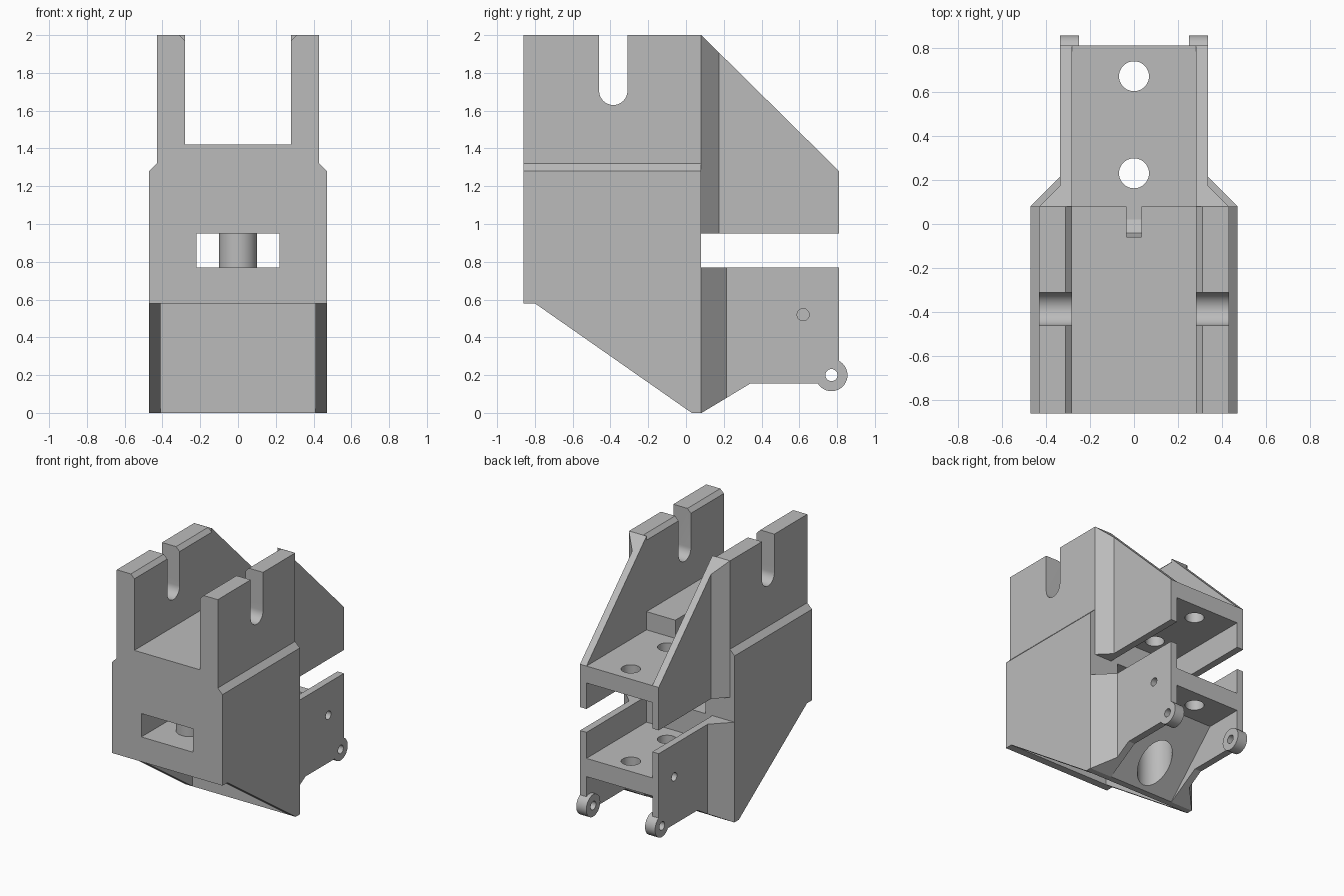
import bpy, bmesh, math
from mathutils import Vector

if "Cube" in bpy.data.objects:
    bpy.data.objects.remove(bpy.data.objects["Cube"], do_unlink=True)

grey = bpy.data.materials.new("plain grey")
grey.use_nodes = True
grey.diffuse_color = (0.5, 0.5, 0.5, 1)
grey.node_tree.nodes["Principled BSDF"].inputs["Base Color"].default_value = (0.5, 0.5, 0.5, 1)


def prism(name, axis, points, lo, hi):
    """Extrude a flat outline along an axis; points keep the x, y, z order of the other two."""
    bm = bmesh.new()

    def place(p, d):
        co = list(p)
        co.insert("xyz".index(axis), d)
        return bm.verts.new(Vector(co))

    a = [place(p, lo) for p in points]
    b = [place(p, hi) for p in points]
    bm.faces.new(a)
    bm.faces.new(b)
    for i in range(len(a)):
        j = (i + 1) % len(a)
        bm.faces.new((a[i], a[j], b[j], b[i]))
    bmesh.ops.recalc_face_normals(bm, faces=bm.faces)
    mesh = bpy.data.meshes.new(name)
    bm.to_mesh(mesh)
    bm.free()
    ob = bpy.data.objects.new(name, mesh)
    bpy.context.collection.objects.link(ob)
    mesh.materials.append(grey)
    return ob


def rod(name, axis, centre, r, lo, hi):
    u, v = centre
    turns = [math.tau * i / 40 for i in range(40)]
    return prism(name, axis, [(u + r * math.cos(t), v + r * math.sin(t)) for t in turns], lo, hi)


def box(name, x, y, z):
    return prism(name, "z", [(x[0], y[0]), (x[1], y[0]), (x[1], y[1]), (x[0], y[1])], *z)


def combine(ob, other, operation="DIFFERENCE"):
    m = ob.modifiers.new("cut", "BOOLEAN")
    m.operation, m.solver, m.object = operation, "EXACT", other
    bpy.context.view_layer.objects.active = ob
    bpy.ops.object.modifier_apply(modifier=m.name)
    bpy.data.objects.remove(other, do_unlink=True)


# Main body with its two upright cheeks
half = [(0.47, 0), (0.47, 1.28), (0.43, 1.32), (0.43, 2), (0.31, 2), (0.28, 1.97), (0.28, 1.42)]
outline = half + [(-x, z) for x, z in reversed(half)]
body = prism("main_body", "y", outline, -0.86, 0.08)

# Sloping underside and the hollow behind it
combine(body, prism("wedge", "x", [(-1, 0.58), (-0.80, 0.58), (0.03, 0), (0.03, -0.3), (-1, -0.3)], -1, 1))
combine(body, box("hollow", (-0.41, 0.41), (-0.80, 0.03), (-0.2, 0.70)))

# Rectangular tunnel with a round post
combine(body, box("tunnel", (-0.22, 0.22), (-1, 0.2), (0.77, 0.95)))
post = rod("tunnel_post", "z", (0, -0.58), 0.10, 0.74, 0.98)

# Round-ended slots through the cheeks, and the small notch in the floor
combine(body, rod("slot_end", "x", (-0.385, 1.705), 0.075, -1, 1))
combine(body, box("slot", (-1, 1), (-0.46, -0.31), (1.705, 2.2)))
notch = [(-0.06, 1.5), (-0.06, 1.36), (-0.04, 1.31), (0.02, 1.28), (0.2, 1.28), (0.2, 1.5)]
combine(body, prism("notch", "x", notch, -0.035, 0.035))

# Bracket side walls, flaring out to meet the body
for s, side in ((1, "left"), (-1, "right")):
    def wall(name, flare_x, flare_y, profile):
        plan = [(0.28, 0.08), (flare_x, 0.08), (0.335, flare_y), (0.335, 1), (0.28, 1)]
        ob = prism(name, "z", [(s * x, y) for x, y in plan], -0.5, 2.5)
        combine(ob, prism("profile", "x", profile, -1, 1), "INTERSECT")
        return ob

    wall(side + "_upper_wall", 0.43, 0.175,
         [(0, 0.95), (0.81, 0.95), (0.81, 1.28), (0, 2.08)])
    lower = wall(side + "_lower_wall", 0.47, 0.215,
                 [(0, -0.05), (0.34, 0.155), (0.81, 0.155), (0.81, 0.77), (0, 0.77)])
    ends = sorted((s * 0.25, s * 0.335))
    combine(lower, rod("lug", "x", (0.77, 0.20), 0.085, *ends), "UNION")
    combine(lower, rod("pin_hole", "x", (0.77, 0.20), 0.032, -1, 1))
    combine(lower, rod("side_hole", "x", (0.62, 0.52), 0.032, -1, 1))

# Bracket plates; the lower one is braced down to the foot of the body
upper = box("upper_plate", (-0.28, 0.28), (0.08, 0.81), (1.15, 1.28))
brace = [(0.08, 0), (0.51, 0.43), (0.81, 0.43), (0.81, 0.57), (0.08, 0.57)]
lower_plate = prism("lower_plate", "x", brace, -0.28, 0.28)
for y in (0.23, 0.67):
    for plate in (upper, lower_plate):
        combine(plate, rod("bolt_hole", "z", (0, y), 0.068, -0.5, 2.5))
combine(lower_plate, rod("bolt_recess", "z", (0, 0.23), 0.125, -0.5, 0.45))

# Smooth the round surfaces, keep the edges crisp
for ob in bpy.context.collection.objects:
    if ob.type == "MESH" and grey.name in ob.data.materials:
        bpy.ops.object.select_all(action="DESELECT")
        ob.select_set(True)
        bpy.context.view_layer.objects.active = ob
        bpy.ops.object.shade_smooth_by_angle(angle=math.radians(25))
